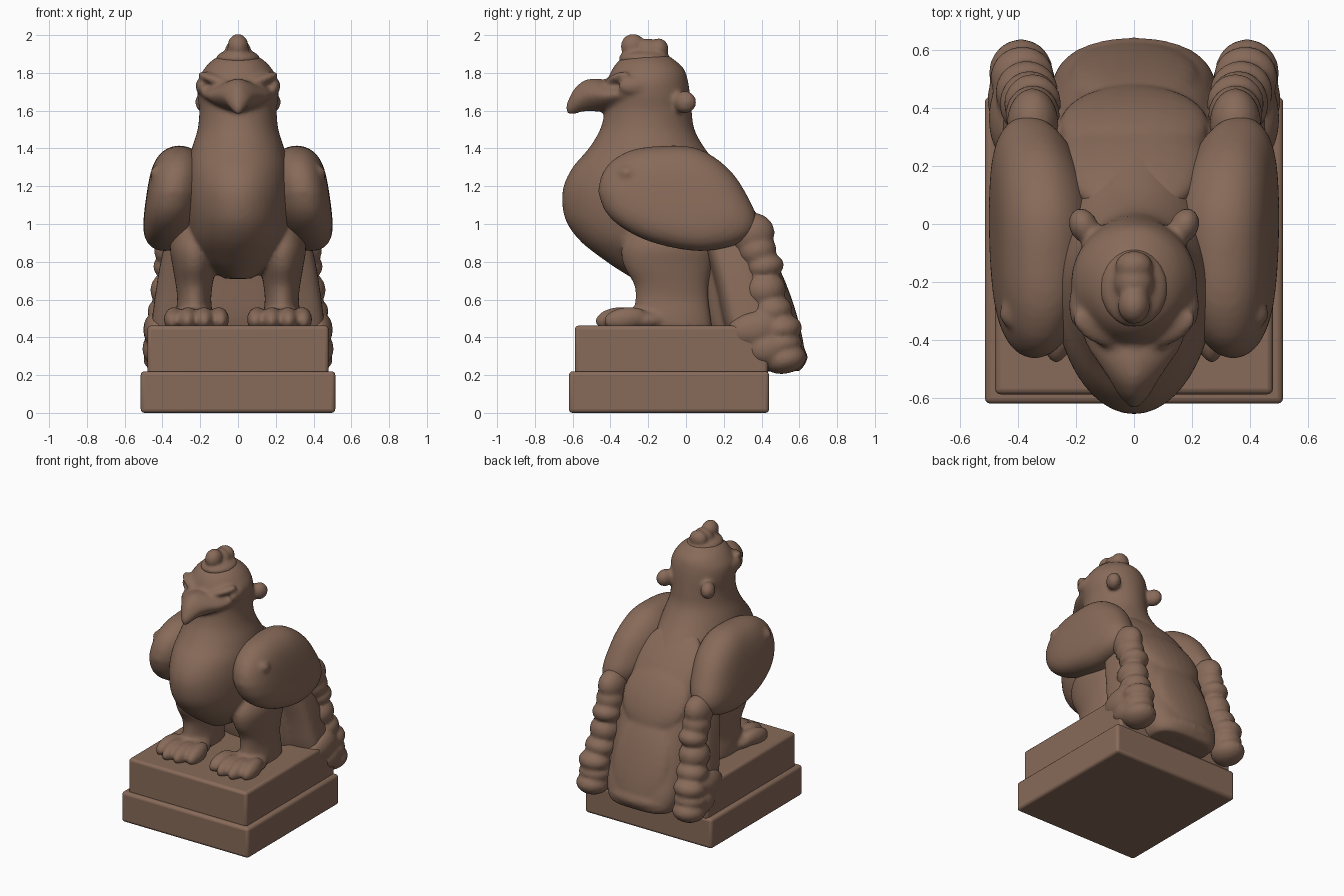
import bpy, bmesh, math
from mathutils import Matrix, Vector, Euler

stone = bpy.data.materials.new("brown_stone")
stone.diffuse_color = (0.245, 0.145, 0.10, 1)


def ellipse(cx, cy, rx, ry, e=1.0, n=48):
    """Superellipse outline: e < 1 is boxier, e > 1 is more like a diamond."""
    pts = []
    for i in range(n):
        a = 2 * math.pi * i / n
        c, s = math.cos(a), math.sin(a)
        pts.append((cx + rx * math.copysign(abs(c) ** e, c),
                    cy + ry * math.copysign(abs(s) ** e, s)))
    return pts


def refine(rows, k=4):
    """Catmull-Rom interpolation between section rows."""
    out = []
    for i in range(len(rows) - 1):
        p = [rows[max(i - 1, 0)], rows[i], rows[i + 1], rows[min(i + 2, len(rows) - 1)]]
        for j in range(k):
            t = j / k
            out.append([0.5 * (2 * b + (c - a) * t + (2 * a - 5 * b + 4 * c - d) * t * t
                               + (3 * b - a - 3 * c + d) * t ** 3) for a, b, c, d in zip(*p)])
    return out + [list(rows[-1])]


def loft(bm, rings):
    """Skin a list of equal closed rings and cap both ends."""
    vs = [[bm.verts.new(p) for p in r] for r in rings]
    n = len(vs[0])
    for a, b in zip(vs, vs[1:]):
        for i in range(n):
            j = (i + 1) % n
            bm.faces.new((a[i], a[j], b[j], b[i]))
    bm.faces.new(vs[0][::-1])
    bm.faces.new(vs[-1])


def stack(bm, rows, e=1.0, cx=0.0):
    """Loft upright sections given as (z, y_front, y_back, half_width)."""
    loft(bm, [[(x, y, z) for x, y in ellipse(cx, (y0 + y1) / 2, w, (y1 - y0) / 2, e)]
              for z, y0, y1, w in refine(rows)])


def blob(bm, c, r, rot=(0, 0, 0)):
    m = Matrix.LocRotScale(Vector(c), Euler(rot), Vector(r))
    bmesh.ops.create_uvsphere(bm, u_segments=20, v_segments=14, radius=1, matrix=m)


def finish(bm, name, mirror=False, voxel=0.014, smooth=6):
    """Fuse the overlapping forms into one soft carved surface."""
    bmesh.ops.recalc_face_normals(bm, faces=bm.faces)
    me = bpy.data.meshes.new(name)
    bm.to_mesh(me)
    bm.free()
    me.materials.append(stone)
    ob = bpy.data.objects.new(name, me)
    bpy.context.collection.objects.link(ob)
    if mirror:
        ob.modifiers.new("mirror", 'MIRROR').use_mirror_merge = False
    rm = ob.modifiers.new("fuse", 'REMESH')
    rm.mode = 'VOXEL'
    rm.voxel_size = voxel
    rm.use_smooth_shade = True
    sm = ob.modifiers.new("soften", 'SMOOTH')
    sm.factor = 0.5
    sm.iterations = smooth


def block(name, hx, y0, y1, z0, z1):
    bpy.ops.mesh.primitive_cube_add(size=1, location=(0, (y0 + y1) / 2, (z0 + z1) / 2))
    ob = bpy.context.object
    ob.name = name
    ob.scale = (2 * hx, y1 - y0, z1 - z0)
    bpy.ops.object.transform_apply(location=False, rotation=False, scale=True)
    ob.data.materials.append(stone)
    bv = ob.modifiers.new("worn_edges", 'BEVEL')
    bv.width = 0.02
    bv.segments = 3
    bpy.ops.object.shade_smooth_by_angle()


# Two-step plinth
block("plinth_lower", 0.515, -0.62, 0.44, 0.005, 0.225)
block("plinth_upper", 0.48, -0.588, 0.435, 0.2, 0.462)

# Body, neck and head in one flowing form
bm = bmesh.new()
stack(bm, [(0.71, -0.28, 0.08, 0.07), (0.75, -0.345, 0.14, 0.135), (0.80, -0.42, 0.2, 0.19),
           (0.9, -0.55, 0.28, 0.247), (1.0, -0.628, 0.32, 0.27), (1.1, -0.655, 0.31, 0.28),
           (1.2, -0.648, 0.26, 0.28), (1.3, -0.6, 0.18, 0.27), (1.4, -0.515, 0.10, 0.245),
           (1.5, -0.455, 0.045, 0.214), (1.6, -0.43, 0.03, 0.205), (1.68, -0.425, 0.022, 0.215),
           (1.76, -0.415, 0.01, 0.213), (1.82, -0.39, -0.01, 0.18), (1.86, -0.36, -0.05, 0.145),
           (1.89, -0.32, -0.09, 0.10)])
# Hooked beak
beak = [(-0.32, 1.69, 0.2, 0.085), (-0.42, 1.68, 0.165, 0.085), (-0.48, 1.683, 0.125, 0.088),
        (-0.54, 1.678, 0.085, 0.083), (-0.59, 1.65, 0.055, 0.07), (-0.617, 1.625, 0.032, 0.048),
        (-0.635, 1.61, 0.015, 0.025)]
loft(bm, [[(x, y, z) for x, z in ellipse(0, zc, rx, rz, 1.3)]
          for y, zc, rx, rz in refine(beak)])
for s in (1, -1):
    # Brow and ear tuft
    blob(bm, (s * 0.12, -0.365, 1.765), (0.11, 0.05, 0.028), (0, -s * 0.3, s * 0.5))
    blob(bm, (s * 0.195, -0.28, 1.73), (0.03, 0.08, 0.045))
    blob(bm, (s * 0.175, -0.005, 1.645), (0.05, 0.062, 0.06), (0, 0, -s * 0.4))
    # Leg with thick thigh and four-toed foot
    stack(bm, [(0.45, -0.27, 0.14, 0.10), (0.52, -0.28, 0.13, 0.098), (0.6, -0.268, 0.12, 0.09),
               (0.68, -0.275, 0.12, 0.098), (0.78, -0.33, 0.14, 0.115), (0.88, -0.34, 0.16, 0.128),
               (0.98, -0.28, 0.14, 0.10), (1.03, -0.2, 0.08, 0.05)], cx=s * 0.232)
    blob(bm, (s * 0.23, -0.24, 0.49), (0.14, 0.17, 0.065))
    for x, y in [(0.1, -0.33), (0.18, -0.365), (0.265, -0.365), (0.34, -0.32)]:
        blob(bm, (s * x, y, 0.498), (0.052, 0.118, 0.062), (0.15, 0, s * (x - 0.22) * 0.8))
finish(bm, "body_head_and_legs", voxel=0.0125, smooth=7)

# Knobbed crest
bm = bmesh.new()
for c, r in [((0, -0.22, 1.875), (0.118, 0.138, 0.05)), ((0, -0.28, 1.94), (0.056, 0.066, 0.067)),
             ((0, -0.2, 1.915), (0.07, 0.07, 0.067)), ((0, -0.145, 1.925), (0.065, 0.053, 0.058))]:
    blob(bm, c, r)
finish(bm, "crest", voxel=0.01, smooth=7)

# Folded wings: egg outline, domed across and leaning outward at the bottom
outline = [(-0.46, 1.17), (-0.445, 1.25), (-0.39, 1.33), (-0.28, 1.39), (-0.13, 1.41), (0.03, 1.405),
           (0.15, 1.35), (0.25, 1.26), (0.32, 1.15), (0.365, 1.05), (0.36, 0.97), (0.30, 0.91),
           (0.2, 0.875), (0.07, 0.86), (-0.08, 0.88), (-0.23, 0.925), (-0.36, 1.0), (-0.43, 1.08)]
outline = refine(outline + outline[:1], 3)[:-1]
bm = bmesh.new()
rings = []
for x, k in refine([(0.18, 0.6), (0.23, 0.82), (0.285, 0.96), (0.34, 1.01), (0.395, 0.985),
                    (0.44, 0.88), (0.47, 0.7), (0.484, 0.45), (0.488, 0.12)]):
    rings.append([(x - 0.14 * (z - 1.13) * k, -0.03 + (y + 0.03) * k, 1.13 + (z - 1.13) * k)
                  for y, z in outline])
loft(bm, rings)
blob(bm, (0.42, -0.31, 1.27), (0.045, 0.05, 0.04))
finish(bm, "wings", mirror=True)

# Central tail: supporting mass with overlapping feather tiers
bm = bmesh.new()
stack(bm, [(0.22, 0.3, 0.60, 0.23), (0.26, 0.2, 0.625, 0.265), (0.36, 0.15, 0.61, 0.29),
           (0.5, 0.1, 0.565, 0.29), (0.75, 0.07, 0.475, 0.28), (0.95, 0.03, 0.395, 0.27),
           (1.1, 0.0, 0.31, 0.25), (1.25, -0.05, 0.2, 0.2)], e=0.6)
blob(bm, (0, 0.215, 1.13), (0.25, 0.08, 0.31), (0.64, 0, 0))
blob(bm, (0, 0.34, 0.95), (0.26, 0.085, 0.25), (0.5, 0, 0))
blob(bm, (0, 0.515, 0.55), (0.22, 0.06, 0.33), (0.31, 0, 0))
blob(bm, (0, 0.535, 0.295), (0.25, 0.11, 0.075))
# Side walls of the tail resting on the plinth
stack(bm, [(0.40, 0.22, 0.48, 0.465), (0.5, 0.19, 0.47, 0.455), (0.65, 0.16, 0.43, 0.435),
           (0.8, 0.12, 0.39, 0.41), (0.97, 0.07, 0.33, 0.37)], e=0.45)
finish(bm, "tail")

# Beaded side plumes hanging over the plinth
bm = bmesh.new()
for c, r in [((0.35, 0.345, 0.95), (0.09, 0.125, 0.11)), ((0.35, 0.375, 0.86), (0.095, 0.105, 0.09)),
             ((0.35, 0.415, 0.775), (0.10, 0.105, 0.07)), ((0.36, 0.415, 0.65), (0.105, 0.115, 0.10)),
             ((0.37, 0.455, 0.54), (0.11, 0.11, 0.08)), ((0.385, 0.505, 0.445), (0.112, 0.11, 0.075)),
             ((0.385, 0.49, 0.36), (0.115, 0.125, 0.075)), ((0.39, 0.52, 0.285), (0.112, 0.12, 0.078)),
             ((0.425, 0.365, 0.44), (0.077, 0.15, 0.10)), ((0.43, 0.43, 0.34), (0.077, 0.11, 0.09))]:
    blob(bm, c, r, (0.15, 0, 0))
finish(bm, "side_plumes", mirror=True, voxel=0.013, smooth=5)

# Settle the plinth on the ground
bpy.data.objects["plinth_lower"].location.z -= 0.005
